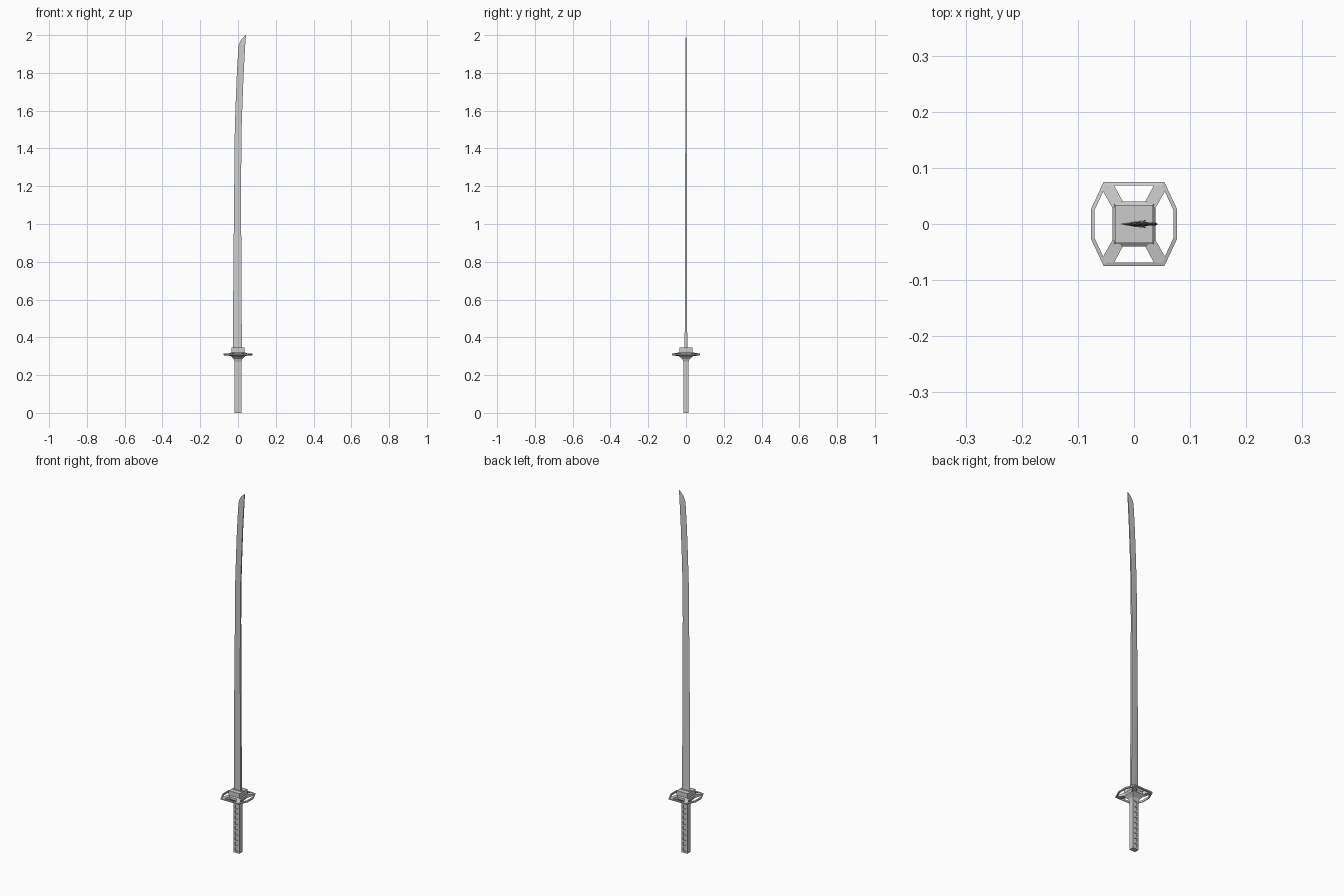
import bpy, bmesh, math
from mathutils import Vector

if "Cube" in bpy.data.objects:
    bpy.data.objects.remove(bpy.data.objects["Cube"])


def make(name, verts, faces):
    me = bpy.data.meshes.new(name)
    me.from_pydata(verts, [], faces)
    bm = bmesh.new()
    bm.from_mesh(me)
    bmesh.ops.recalc_face_normals(bm, faces=bm.faces)
    bm.to_mesh(me)
    bm.free()
    ob = bpy.data.objects.new(name, me)
    bpy.context.collection.objects.link(ob)
    return ob


def loft(name, rings, closed=False):
    """Skin equal-sized rings; cap the ends, or join last to first."""
    n, m = len(rings[0]), len(rings)
    verts = [v for r in rings for v in r]
    faces = [(i * n + j, i * n + (j + 1) % n, (i + 1) % m * n + (j + 1) % n, (i + 1) % m * n + j)
             for i in range(m if closed else m - 1) for j in range(n)]
    if not closed:
        faces += [tuple(range(n)), tuple(range((m - 1) * n, m * n))]
    return make(name, verts, faces)


def rect(hx, hy, z, cx=0, cy=0):
    return [(cx + sx * hx, cy + sy * hy, z) for sx, sy in ((-1, -1), (1, -1), (1, 1), (-1, 1))]


def box(name, hx, hy, z0, z1, cx=0, cy=0):
    return loft(name, [rect(hx, hy, z0, cx, cy), rect(hx, hy, z1, cx, cy)])


# Blade: wedge section, edge at -x, flat spine at +x, curving towards +x
stations = [  # z, edge x, spine x, half thickness
    (0.33, -0.026, 0.021, 0.0070), (0.70, -0.025, 0.018, 0.0055),
    (1.00, -0.022, 0.017, 0.0048), (1.30, -0.019, 0.017, 0.0042),
    (1.50, -0.017, 0.019, 0.0036), (1.65, -0.012, 0.024, 0.0032),
    (1.80, -0.006, 0.030, 0.0028), (1.945, 0.003, 0.038, 0.0024),
    (1.97, 0.013, 0.040, 0.0020), (1.985, 0.024, 0.041, 0.0014),
    (2.00, 0.041, 0.042, 0.0004)]
loft("blade", [[(e, 0, z), (e + 0.6 * (s - e), -t * 0.75, z), (s, -t, z),
                (s, t, z), (e + 0.6 * (s - e), t * 0.75, z)] for z, e, s, t in stations])

# Collar around the blade root
box("blade_collar", 0.029, 0.008, 0.31, 0.347)

# Guard hub: square, flaring out from the handle
loft("guard_hub", [rect(0.017, 0.014, 0.27), rect(0.022, 0.019, 0.285), rect(0.038, 0.040, 0.302),
                   rect(0.038, 0.040, 0.315), rect(0.034, 0.034, 0.320), rect(0.034, 0.034, 0.345)])

# Guard rim: eight-sided ring
outer = [(0.077, -0.026), (0.077, 0.026), (0.054, 0.075), (-0.054, 0.075),
         (-0.077, 0.026), (-0.077, -0.026), (-0.054, -0.075), (0.054, -0.075)]
inner = [(x * 0.92, y * 0.92) for x, y in outer]
loft("guard_rim", [[(*o, 0.306), (*o, 0.313), (*i, 0.315), (*i, 0.304)]
                   for o, i in zip(outer, inner)], closed=True)

# Four sloping spokes from hub corners to rim corners
for sx in (-1, 1):
    for sy in (-1, 1):
        ends = [((0.038, 0.028), (0.020, 0.040), 0.300, 0.319),
                ((0.054, 0.056), (0.036, 0.070), 0.305, 0.314),
                ((0.055, 0.070), (0.050, 0.072), 0.306, 0.313)]
        loft("guard_spoke", [[(sx * a[0], sy * a[1], lo), (sx * b[0], sy * b[1], lo),
                              (sx * b[0], sy * b[1], hi), (sx * a[0], sy * a[1], hi)]
                             for a, b, lo, hi in ends])

# Handle: core, side rails and wrap rungs on front and back
box("handle_core", 0.016, 0.010, 0.003, 0.275)
for sx in (-1, 1):
    box("handle_rail", 0.0045, 0.014, 0.0, 0.275, cx=sx * 0.0130)
count = 10
pitch = 0.265 / (count - 1)
for k in range(count):
    box("handle_rung", 0.009, 0.0138, k * pitch, k * pitch + 0.010)
